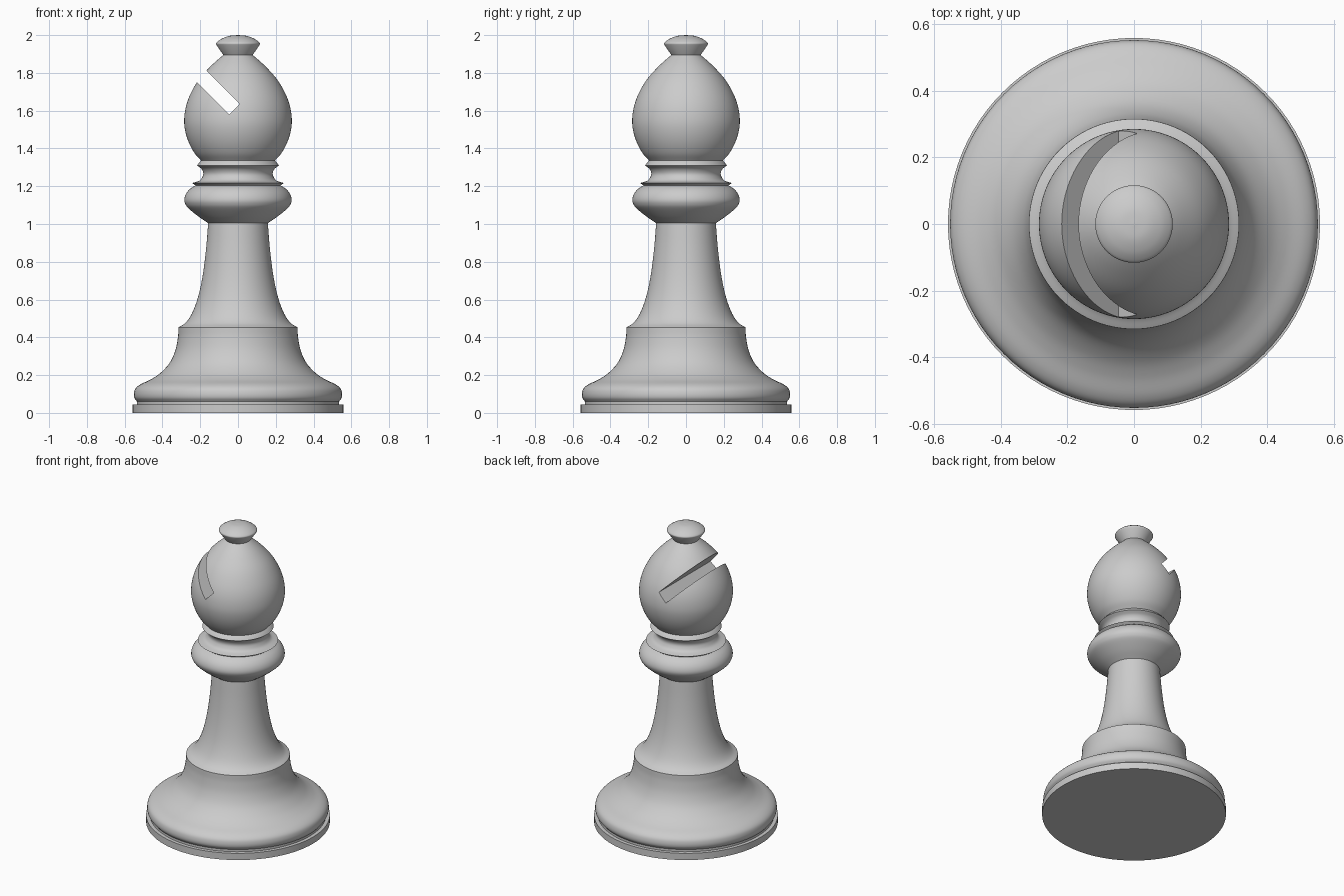
import bpy
import bmesh
import math
from mathutils import Matrix, Vector

cube = bpy.data.objects.get("Cube")
if cube:
    bpy.data.objects.remove(cube, do_unlink=True)

SIDES = 96
STEPS = 6

grey = bpy.data.materials.new("plain grey")
grey.use_nodes = True
colour = (0.6, 0.6, 0.6, 1)
grey.diffuse_color = colour
grey.node_tree.nodes["Principled BSDF"].inputs["Base Color"].default_value = colour


def spline(points):
    """Smooth curve through a run of (radius, height) points."""
    pts = [Vector(p) for p in points]
    if len(pts) < 3:
        return pts
    ext = [2 * pts[0] - pts[1]] + pts + [2 * pts[-1] - pts[-2]]
    out = []
    for a, b, c, d in zip(ext, ext[1:], ext[2:], ext[3:]):
        for i in range(STEPS):
            t = i / STEPS
            out.append(0.5 * (2 * b + (c - a) * t + (2 * a - 5 * b + 4 * c - d) * t ** 2
                              + (3 * b - a - 3 * c + d) * t ** 3))
    return out + [pts[-1]]


def lathe(name, *runs, capped=False):
    """Turn the runs about z; each run is smooth, with a crisp edge between runs."""
    profile = []
    for run in runs:
        for p in spline(run):
            if not profile or (p - profile[-1]).length > 1e-5:
                profile.append(p)
    bm = bmesh.new()
    rings = []
    for r, z in profile:
        if r < 1e-4:
            rings.append([bm.verts.new((0, 0, z))] * SIDES)
        else:
            rings.append([bm.verts.new(Matrix.Rotation(math.tau * i / SIDES, 3, 'Z') @ Vector((r, 0, z)))
                          for i in range(SIDES)])
    for low, high in zip(rings, rings[1:]):
        for i in range(SIDES):
            j = (i + 1) % SIDES
            bm.faces.new(dict.fromkeys((low[i], low[j], high[j], high[i])))
    if capped:
        bm.faces.new(rings[0][::-1])
        bm.faces.new(rings[-1])
    mesh = bpy.data.meshes.new(name)
    bm.to_mesh(mesh)
    bm.free()
    mesh.materials.append(grey)
    obj = bpy.data.objects.new(name, mesh)
    bpy.context.collection.objects.link(obj)
    return obj


# Flat plinth with a closed underside
plinth = lathe("plinth", [(0, 0), (0.558, 0)], [(0.558, 0), (0.558, 0.045)],
               [(0.558, 0.045), (0.535, 0.045)])

# Rounded foot sweeping up to a shoulder
foot = lathe("foot", [(0.535, 0.045), (0.535, 0.06)],
             [(0.535, 0.06), (0.549, 0.08), (0.551, 0.105), (0.542, 0.13), (0.515, 0.152),
              (0.46, 0.178), (0.41, 0.212), (0.362, 0.265), (0.332, 0.33), (0.318, 0.4), (0.315, 0.453)])

# Tapering stem
stem = lathe("stem", [(0.315, 0.453), (0.28, 0.475), (0.25, 0.515), (0.222, 0.58), (0.2, 0.66),
                      (0.182, 0.76), (0.168, 0.88), (0.158, 1.005)])

# Bulging collar, thin disc and waisted neck
collar = lathe("collar", [(0.158, 1.005), (0.21, 1.04), (0.262, 1.083), (0.28, 1.108), (0.284, 1.132),
                          (0.275, 1.16), (0.255, 1.185), (0.225, 1.205)],
               [(0.225, 1.205), (0.243, 1.217)],
               [(0.243, 1.217), (0.205, 1.229), (0.188, 1.25), (0.184, 1.27), (0.194, 1.292), (0.217, 1.31)],
               [(0.217, 1.31), (0.205, 1.325), (0.195, 1.335)])

# Egg shaped head
head = lathe("head", [(0.195, 1.335), (0.23, 1.375), (0.26, 1.43), (0.279, 1.49), (0.285, 1.55),
                      (0.276, 1.62), (0.251, 1.69), (0.207, 1.765), (0.145, 1.835), (0.078, 1.895)],
             capped=True)

# Button finial
finial = lathe("finial", [(0.078, 1.895), (0.113, 1.946)],
               [(0.113, 1.946), (0.116, 1.956), (0.107, 1.967), (0.082, 1.983), (0.045, 1.996), (0, 2)])

# Slanted slot cut through the head
slope = Vector((-1, 0, 1)).normalized()
bpy.ops.mesh.primitive_cube_add(size=1, location=Vector((-0.018, 0, 1.608)) + slope * 0.3,
                                rotation=(0, -math.pi / 4, 0))
cutter = bpy.context.object
cutter.name = "slot_cutter"
cutter.scale = (0.079, 1, 0.6)
cutter.data.materials.append(grey)
cut = head.modifiers.new("slot", 'BOOLEAN')
cut.operation = 'DIFFERENCE'
cut.solver = 'EXACT'
cut.object = cutter
bpy.context.view_layer.objects.active = head
bpy.ops.object.modifier_apply(modifier=cut.name)
bpy.data.objects.remove(cutter, do_unlink=True)

# Smooth turned surfaces with crisp ridges
for obj in (plinth, foot, stem, collar, head, finial):
    bpy.ops.object.select_all(action='DESELECT')
    obj.select_set(True)
    bpy.context.view_layer.objects.active = obj
    bpy.ops.object.shade_smooth_by_angle(angle=math.radians(30))
